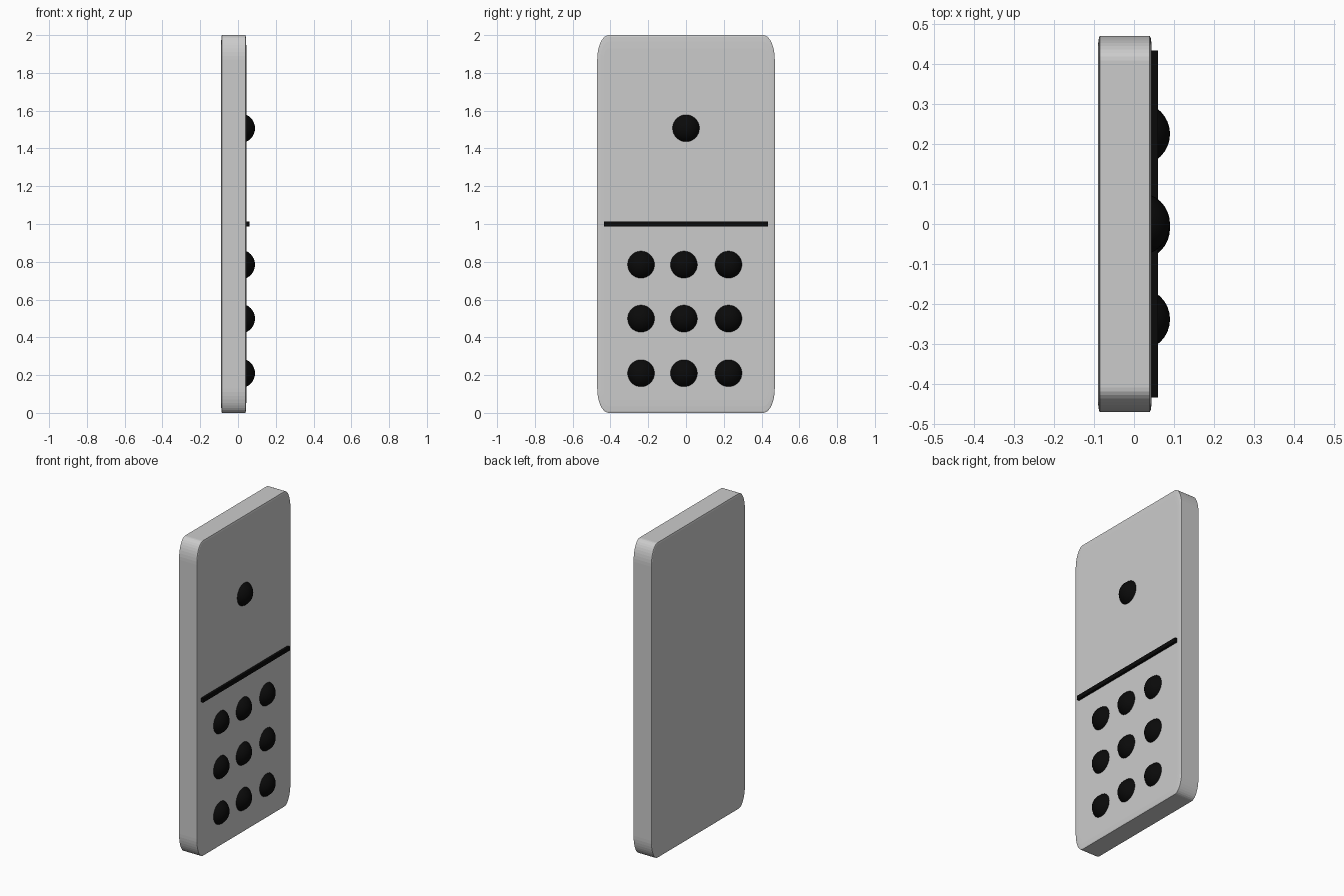
import bpy, bmesh
from mathutils import Matrix

if "Cube" in bpy.data.objects:
    bpy.data.objects.remove(bpy.data.objects["Cube"])

black = bpy.data.materials.new("black")
black.diffuse_color = (0.003, 0.003, 0.003, 1)
black.use_nodes = True
black.node_tree.nodes["Principled BSDF"].inputs["Base Color"].default_value = black.diffuse_color


def add_object(name, bm, location, material=None):
    bmesh.ops.recalc_face_normals(bm, faces=bm.faces)
    mesh = bpy.data.meshes.new(name)
    bm.to_mesh(mesh)
    bm.free()
    if material:
        mesh.materials.append(material)
    obj = bpy.data.objects.new(name, mesh)
    obj.location = location
    bpy.context.collection.objects.link(obj)
    return obj


def smooth(obj, angle):
    bpy.ops.object.select_all(action='DESELECT')
    obj.select_set(True)
    bpy.context.view_layer.objects.active = obj
    bpy.ops.object.shade_smooth_by_angle(angle=angle)


# Tile: a cube with rounded corners and softened rims, flattened afterwards
bm = bmesh.new()
bmesh.ops.create_cube(bm, size=2)
corners = [e for e in bm.edges if abs(e.verts[0].co.x - e.verts[1].co.x) > 1]
bmesh.ops.bevel(bm, geom=corners, offset=0.13, offset_type='OFFSET',
                segments=10, profile=0.5, affect='EDGES')
rims = [e for e in bm.edges if abs(e.verts[0].co.x - e.verts[1].co.x) < 0.01]
bmesh.ops.bevel(bm, geom=rims, offset=0.07, offset_type='OFFSET',
                segments=3, profile=0.5, affect='EDGES')
bmesh.ops.transform(bm, matrix=Matrix.Diagonal((0.067, 0.47, 1, 1)), verts=bm.verts)
add_object("tile_body", bm, (-0.023, 0, 1))

# Dividing bar across the face
bm = bmesh.new()
bmesh.ops.create_cube(bm, size=1)
bmesh.ops.transform(bm, matrix=Matrix.Diagonal((0.06, 0.868, 0.026, 1)), verts=bm.verts)
add_object("divider_bar", bm, (0.03, 0, 1), black)

# Pips: one on the upper half, a grid of nine on the lower half
spots = [(0, 1.507)]
spots += [(y, z) for z in (0.785, 0.499, 0.21) for y in (-0.238, -0.011, 0.225)]
for i, (y, z) in enumerate(spots):
    bm = bmesh.new()
    bmesh.ops.create_uvsphere(bm, u_segments=32, v_segments=16, radius=0.0787)
    smooth(add_object(f"pip_{i + 1}", bm, (0.0113, y, z), black), 0.6)
